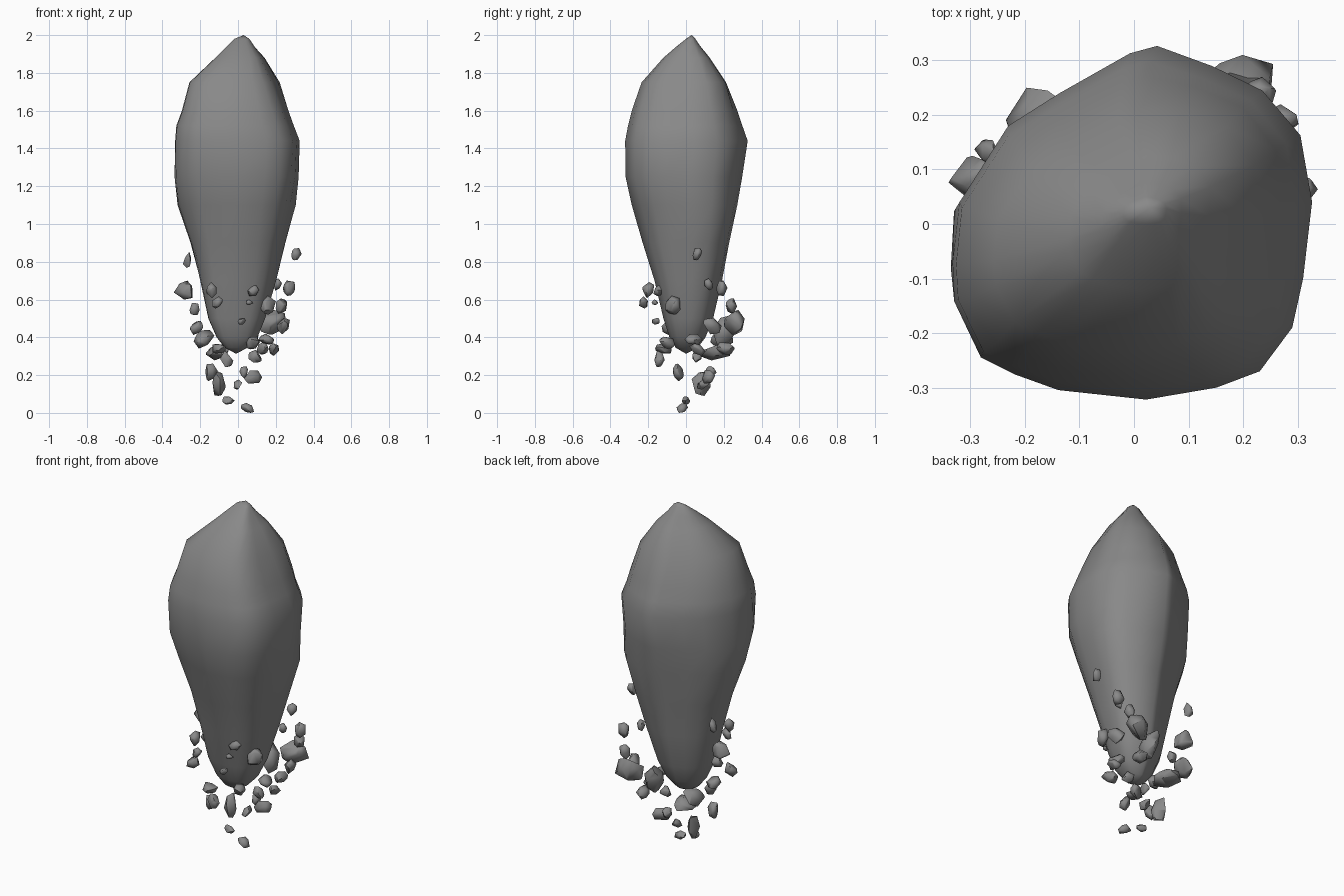
import bpy, bmesh, math, random
from mathutils import Vector, Euler

if "Cube" in bpy.data.objects:
    bpy.data.objects.remove(bpy.data.objects["Cube"])

random.seed(7)
stone = bpy.data.materials.new("dark grey stone")
stone.diffuse_color = (0.25, 0.25, 0.25, 1)
stone.use_nodes = True
stone.node_tree.nodes["Principled BSDF"].inputs["Base Color"].default_value = stone.diffuse_color


def finish(bm, name, angle):
    bmesh.ops.recalc_face_normals(bm, faces=bm.faces)
    me = bpy.data.meshes.new(name)
    bm.to_mesh(me)
    bm.free()
    ob = bpy.data.objects.new(name, me)
    bpy.context.collection.objects.link(ob)
    me.materials.append(stone)
    bpy.ops.object.select_all(action='DESELECT')
    ob.select_set(True)
    bpy.context.view_layer.objects.active = ob
    bpy.ops.object.shade_smooth_by_angle(angle=math.radians(angle))
    return ob


# Main shard: one irregular outline, stretched to the extents of each ring
outline = [(.04, .325), (.14, .285), (.23, .24), (.3, .16), (.325, .04), (.31, -.1), (.29, -.19),
           (.23, -.27), (.15, -.3), (.02, -.322), (-.14, -.3), (-.22, -.27), (-.28, -.24),
           (-.33, -.14), (-.335, -.07), (-.325, .04), (-.235, .18), (-.14, .24), (-.01, .313)]
# z, left, right, front, back, bulge to back right, bulge to front left
rings = [(1.98, -.02, .06, -.0, .05, 0, 0), (1.94, -.06, .085, -.05, .075, .1, 0),
         (1.88, -.12, .13, -.12, .12, .2, 0), (1.75, -.257, .2, -.235, .2, .25, 0),
         (1.6, -.297, .26, -.287, .265, .11, 0), (1.52, -.325, .292, -.307, .295, .05, .01),
         (1.44, -.33, .325, -.322, .325, .02, .02), (1.25, -.34, .317, -.32, .294, .05, -.03),
         (1.1, -.327, .295, -.288, .262, .15, -.1), (.9, -.257, .24, -.23, .22, .16, -.1),
         (.7, -.203, .198, -.167, .187, .08, -.04), (.5, -.157, .142, -.12, .142, .05, 0),
         (.4, -.113, .103, -.088, .103, 0, 0), (.345, -.07, .05, -.055, .062, 0, 0)]
bm = bmesh.new()
loops = []
for z, l, r, f, b, back, front in rings:
    loop = []
    for px, py in outline:
        x = l + (px + .335) / .66 * (r - l)
        y = f + (py + .322) / .647 * (b - f)
        a = math.atan2(py, px) - math.pi / 4
        k = 1 + (back if math.cos(a) > 0 else front) * max(0, math.cos(2 * a))
        # the lower half leans a little to the back left
        if z < 1.2:
            k += .035 * math.sin(a) * max(0, -math.cos(2 * a))
        loop.append(bm.verts.new((x * k, y * k, z)))
    loops.append(loop)
n = len(outline)
for a, b in zip(loops, loops[1:]):
    for i in range(n):
        bm.faces.new((a[i], a[(i + 1) % n], b[(i + 1) % n], b[i]))
for loop, tip in ((loops[0], (.03, .03, 2)), (loops[-1], (-.01, 0, .313))):
    t = bm.verts.new(tip)
    for i in range(n):
        bm.faces.new((loop[i], loop[(i + 1) % n], t))
finish(bm, "main_shard", 60)


def chunk(name, centre, dims):
    """Angular stone whose bounds fit dims; a single number keeps its own proportions."""
    bm = bmesh.new()
    bmesh.ops.create_icosphere(bm, subdivisions=1, radius=1)
    turn = Euler([random.uniform(0, 6.28) for _ in range(3)]).to_matrix()
    for v in bm.verts:
        v.co *= random.uniform(.85, 1.2)
    for _ in range(3):
        d = Vector([random.gauss(0, 1) for _ in range(3)]).normalized()
        cut = bmesh.ops.bisect_plane(bm, geom=bm.verts[:] + bm.edges[:] + bm.faces[:],
                                     plane_co=d * .6, plane_no=d, clear_outer=True)
        bmesh.ops.holes_fill(bm, edges=[e for e in cut["geom_cut"] if isinstance(e, bmesh.types.BMEdge)])
    for v in bm.verts:
        v.co = turn @ Vector((v.co.x * 1.25, v.co.y * .9, v.co.z * .8))
    lo = Vector([min(v.co[i] for v in bm.verts) for i in range(3)])
    hi = Vector([max(v.co[i] for v in bm.verts) for i in range(3)])
    size = hi - lo
    scale = [d / s for d, s in zip(dims, size)] if len(dims) == 3 else [1.08 * dims[0] / max(size)] * 3
    for v in bm.verts:
        p = v.co - (lo + hi) / 2
        v.co = Vector([p[i] * scale[i] + centre[i] for i in range(3)])
    finish(bm, name, 60)


# Floating rubble: x, y, z, size
small = [
    (.31, .06, .84, .06), (.21, .12, .68, .06), (.27, .19, .66, .075), (-.14, -.2, .65, .08),
    (-.11, -.225, .585, .06), (.08, -.14, .65, .06), (.06, -.165, .585, .035), (.23, .24, .565, .075),
    (-.23, .04, .55, .06), (.24, .14, .46, .09), (.02, -.16, .485, .04), (-.22, -.1, .45, .07),
    (.08, -.1, .37, .075), (.15, .04, .39, .09), (.19, .06, .335, .08), (.13, .21, .34, .09),
    (.09, .06, .3, .065), (-.06, -.14, .285, .08), (-.1, -.12, .34, .08), (-.14, -.04, .215, .085),
    (0, .09, .15, .06), (.03, .13, .215, .06), (-.05, 0, .066, .06)]
# Larger or longer pieces: x, y, z, then width, depth, height
large = [
    (-.29, .08, .65, .1, .09, .1), (-.27, .13, .81, .045, .05, .085), (.06, .2, .44, .1, .12, .16),
    (.185, .255, .48, .14, .11, .13), (-.11, .15, .32, .12, .17, .085), (-.18, .19, .39, .11, .12, .1),
    (-.1, .08, .155, .07, .1, .13), (.08, .12, .19, .095, .07, .07), (.16, -.07, .57, .08, .08, .1),
    (.05, -.02, .026, .07, .06, .052)]
for i, row in enumerate(small + large):
    chunk(f"rubble_{i + 1}", row[:3], row[3:])
